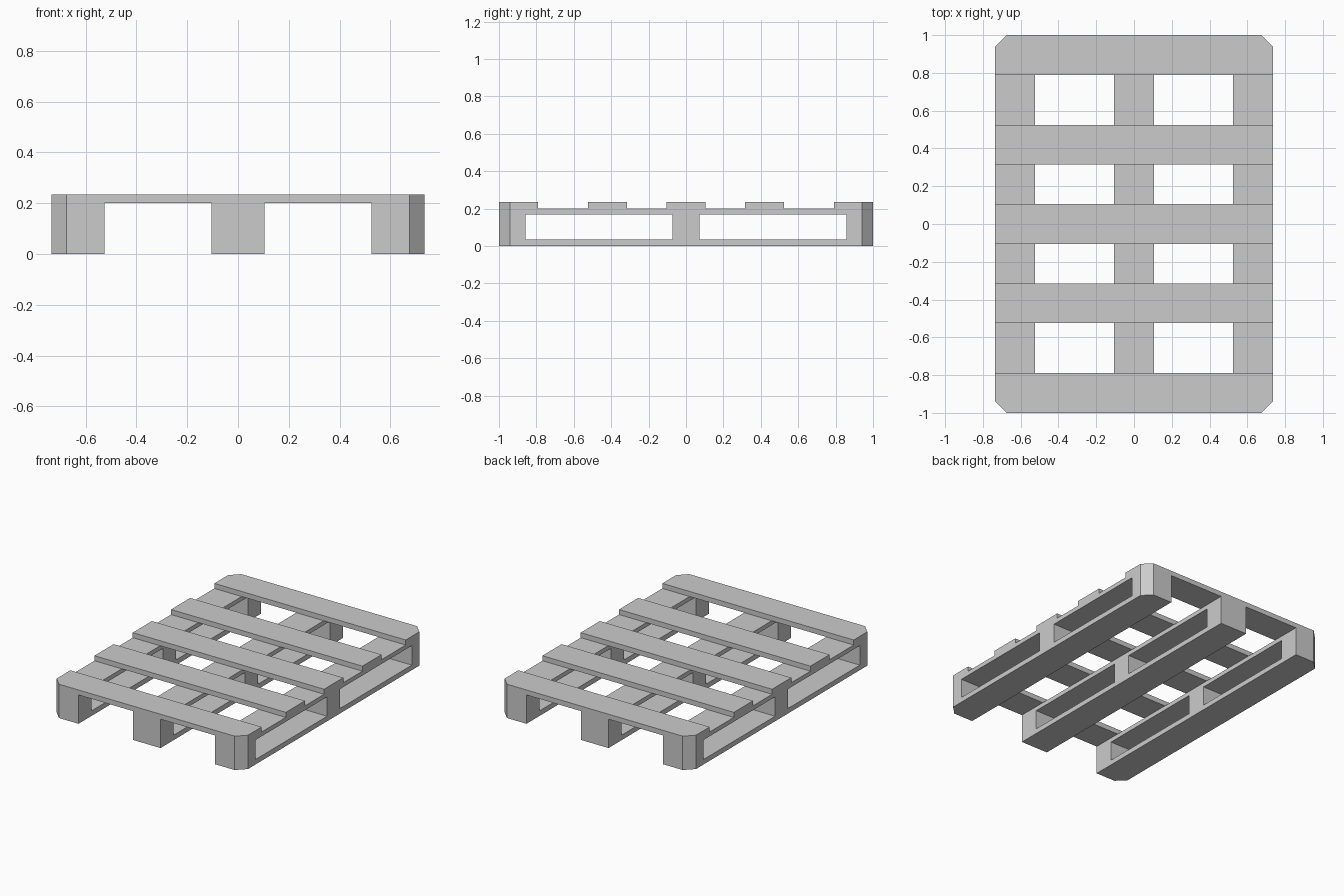
import bpy
import bmesh

if "Cube" in bpy.data.objects:
    bpy.data.objects.remove(bpy.data.objects["Cube"], do_unlink=True)

HALF_X, HALF_Y = 0.735, 1.0
BOARD = 0.21          # width of every board and runner
CUT = 0.06            # clipped outer corners
Z_BASE, Z_BLOCK, Z_RAIL, Z_TOP = 0.035, 0.17, 0.2, 0.235

wood = bpy.data.materials.new("plain_grey")
wood.use_nodes = True
grey = (0.6, 0.6, 0.6, 1)
wood.diffuse_color = grey
wood.node_tree.nodes["Principled BSDF"].inputs["Base Color"].default_value = grey


def outline(x0, x1, y0, y1):
    """Rectangle, clipped wherever it reaches an outer corner of the pallet."""
    points = []
    for x, y, along_x in ((x0, y0, False), (x1, y0, True), (x1, y1, False), (x0, y1, True)):
        if abs(x) > HALF_X - 0.001 and abs(y) > HALF_Y - 0.001:
            on_side = (x, y - CUT * (1 if y > 0 else -1))
            on_end = (x - CUT * (1 if x > 0 else -1), y)
            points += [on_end, on_side] if along_x else [on_side, on_end]
        else:
            points.append((x, y))
    return points


def plank(name, x0, x1, y0, y1, z0, z1):
    """Upright prism over the clipped rectangle."""
    bm = bmesh.new()
    face = bm.faces.new([bm.verts.new((x, y, z0)) for x, y in outline(x0, x1, y0, y1)])
    result = bmesh.ops.extrude_face_region(bm, geom=[face])
    for v in result["geom"]:
        if isinstance(v, bmesh.types.BMVert):
            v.co.z = z1
    bmesh.ops.recalc_face_normals(bm, faces=bm.faces)
    mesh = bpy.data.meshes.new(name)
    bm.to_mesh(mesh)
    bm.free()
    mesh.materials.append(wood)
    bpy.context.collection.objects.link(bpy.data.objects.new(name, mesh))


# Three runners: bottom board, three spacer blocks and an upper rail
for side, cx in (("right", BOARD / 2 - HALF_X), ("middle", 0), ("left", HALF_X - BOARD / 2)):
    x0, x1 = cx - BOARD / 2, cx + BOARD / 2
    plank(side + "_bottom_board", x0, x1, -HALF_Y, HALF_Y, 0, Z_BASE)
    plank(side + "_upper_rail", x0, x1, -HALF_Y, HALF_Y, Z_BLOCK, Z_RAIL)
    for place, y0, y1 in (("front", -HALF_Y, -0.857), ("centre", -0.072, 0.072), ("back", 0.857, HALF_Y)):
        plank(f"{side}_{place}_block", x0, x1, y0, y1, Z_BASE, Z_BLOCK)

# Five deck boards across the top
for i, cy in enumerate((BOARD / 2 - HALF_Y, -0.42, 0, 0.42, HALF_Y - BOARD / 2)):
    plank(f"deck_board_{i + 1}", -HALF_X, HALF_X, cy - BOARD / 2, cy + BOARD / 2, Z_RAIL, Z_TOP)
